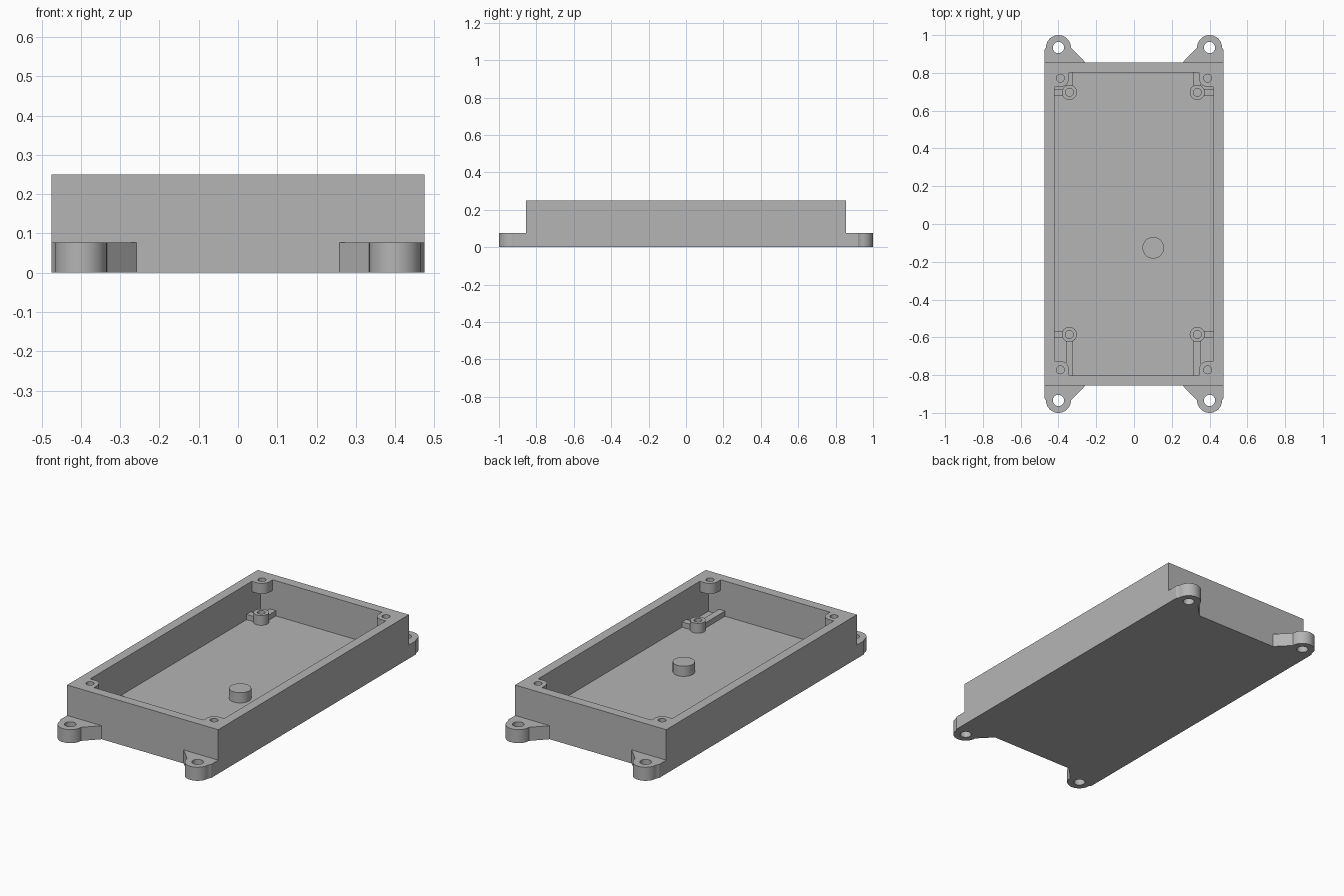
import bpy, bmesh
from math import cos, sin, pi

default = bpy.data.objects.get("Cube")
if default:
    bpy.data.objects.remove(default, do_unlink=True)

grey = bpy.data.materials.new("plain grey")
grey.use_nodes = True
COLOUR = (0.46, 0.46, 0.46, 1)
grey.diffuse_color = COLOUR
grey.node_tree.nodes["Principled BSDF"].inputs["Base Color"].default_value = COLOUR

HALF_X, HALF_Y, HEIGHT = 0.475, 0.856, 0.25
WALL, FLOOR = 0.054, 0.05
IN_X, IN_Y = HALF_X - WALL, HALF_Y - WALL


def finish(name, bm):
    bmesh.ops.recalc_face_normals(bm, faces=bm.faces)
    mesh = bpy.data.meshes.new(name)
    bm.to_mesh(mesh)
    bm.free()
    mesh.materials.append(grey)
    obj = bpy.data.objects.new(name, mesh)
    bpy.context.collection.objects.link(obj)
    bpy.ops.object.select_all(action='DESELECT')
    obj.select_set(True)
    bpy.context.view_layer.objects.active = obj
    bpy.ops.object.shade_smooth_by_angle()
    return obj


def arc(cx, cy, r, start=0.0, end=2 * pi, steps=32):
    """Points on an arc; a full circle leaves out the repeated end."""
    count = steps if end - start > 6.28 else steps + 1
    return [(cx + r * cos(start + (end - start) * i / steps),
             cy + r * sin(start + (end - start) * i / steps)) for i in range(count)]


def plate(name, loops, z0, z1):
    """Extrude an outline, with any further loops as holes, from z0 to z1."""
    curve = bpy.data.curves.new(name, 'CURVE')
    curve.dimensions = '2D'
    curve.fill_mode = 'BOTH'
    curve.extrude = (z1 - z0) / 2
    for loop in loops:
        spline = curve.splines.new('POLY')
        spline.points.add(len(loop) - 1)
        for point, (x, y) in zip(spline.points, loop):
            point.co = (x, y, 0, 1)
        spline.use_cyclic_u = True
    temp = bpy.data.objects.new(name + " outline", curve)
    bpy.context.collection.objects.link(temp)
    bpy.context.view_layer.update()
    graph = bpy.context.evaluated_depsgraph_get()
    mesh = bpy.data.meshes.new_from_object(temp.evaluated_get(graph))
    bm = bmesh.new()
    bm.from_mesh(mesh)
    bpy.data.objects.remove(temp, do_unlink=True)
    bpy.data.curves.remove(curve)
    bpy.data.meshes.remove(mesh)
    bmesh.ops.remove_doubles(bm, verts=bm.verts, dist=0.0001)
    bmesh.ops.translate(bm, verts=bm.verts, vec=(0, 0, (z0 + z1) / 2))
    return finish(name, bm)


def box(name, xs, ys, z0, z1):
    (x0, x1), (y0, y1) = sorted(xs), sorted(ys)
    return plate(name, [[(x0, y0), (x1, y0), (x1, y1), (x0, y1)]], z0, z1)


# Open tray: a box with its top inset and pushed down to the floor
bm = bmesh.new()
bmesh.ops.create_cube(bm, size=1)
for v in bm.verts:
    v.co = (v.co.x * 2 * HALF_X, v.co.y * 2 * HALF_Y, (v.co.z + 0.5) * HEIGHT)
bm.normal_update()
top = max(bm.faces, key=lambda f: f.calc_center_median().z)
bmesh.ops.inset_region(bm, faces=[top], thickness=WALL, use_even_offset=True)
result = bmesh.ops.extrude_face_region(bm, geom=[top])
sunk = [g for g in result["geom"] if isinstance(g, bmesh.types.BMVert)]
bmesh.ops.translate(bm, verts=sunk, vec=(0, 0, FLOOR - HEIGHT))
if top.is_valid:
    bmesh.ops.delete(bm, geom=[top], context='FACES_ONLY')
finish("tray", bm)

# Round post on the floor
plate("floor_post", [arc(0.102, -0.126, 0.057)], FLOOR, 0.108)

for sx, side in ((1, "left"), (-1, "right")):
    for sy, end in ((1, "back"), (-1, "front")):
        tag = end + "_" + side

        def flip(points):
            return [(sx * x, sy * y) for x, y in points]

        # Mounting ear with screw hole
        ear = [(0.258, HALF_Y), (HALF_X, HALF_Y), (HALF_X, 0.92), (0.466, 0.934)]
        ear += arc(0.4, 0.934, 0.066, 0, pi, 24)
        plate("mounting_ear_" + tag, [flip(ear), flip(arc(0.4, 0.934, 0.03))], 0, 0.077)

        # Lid screw boss hanging in the upper corner
        cx, cy, r = 0.39, 0.772, 0.046
        boss = [(IN_X, IN_Y), (cx - r, IN_Y)] + arc(cx, cy, r, pi, 1.5 * pi, 12)
        boss.append((IN_X, cy - r))
        plate("lid_boss_" + tag, [flip(boss), flip(arc(cx, cy, 0.021))], 0.19, HEIGHT)

        # Hollow standoff with ribs to the two nearest walls
        px = 0.335 if sx > 0 else -0.342
        py = 0.697 if sy > 0 else -0.585
        plate("standoff_" + tag, [arc(px, py, 0.04), arc(px, py, 0.021)], FLOOR, 0.106)
        box("side_rib_" + tag, (px + sx * 0.034, sx * IN_X), (py - 0.019, py + 0.019),
            FLOOR, 0.08)
        box("end_rib_" + tag, (px - 0.019, px + 0.019), (py + sy * 0.034, sy * IN_Y),
            FLOOR, 0.08)
